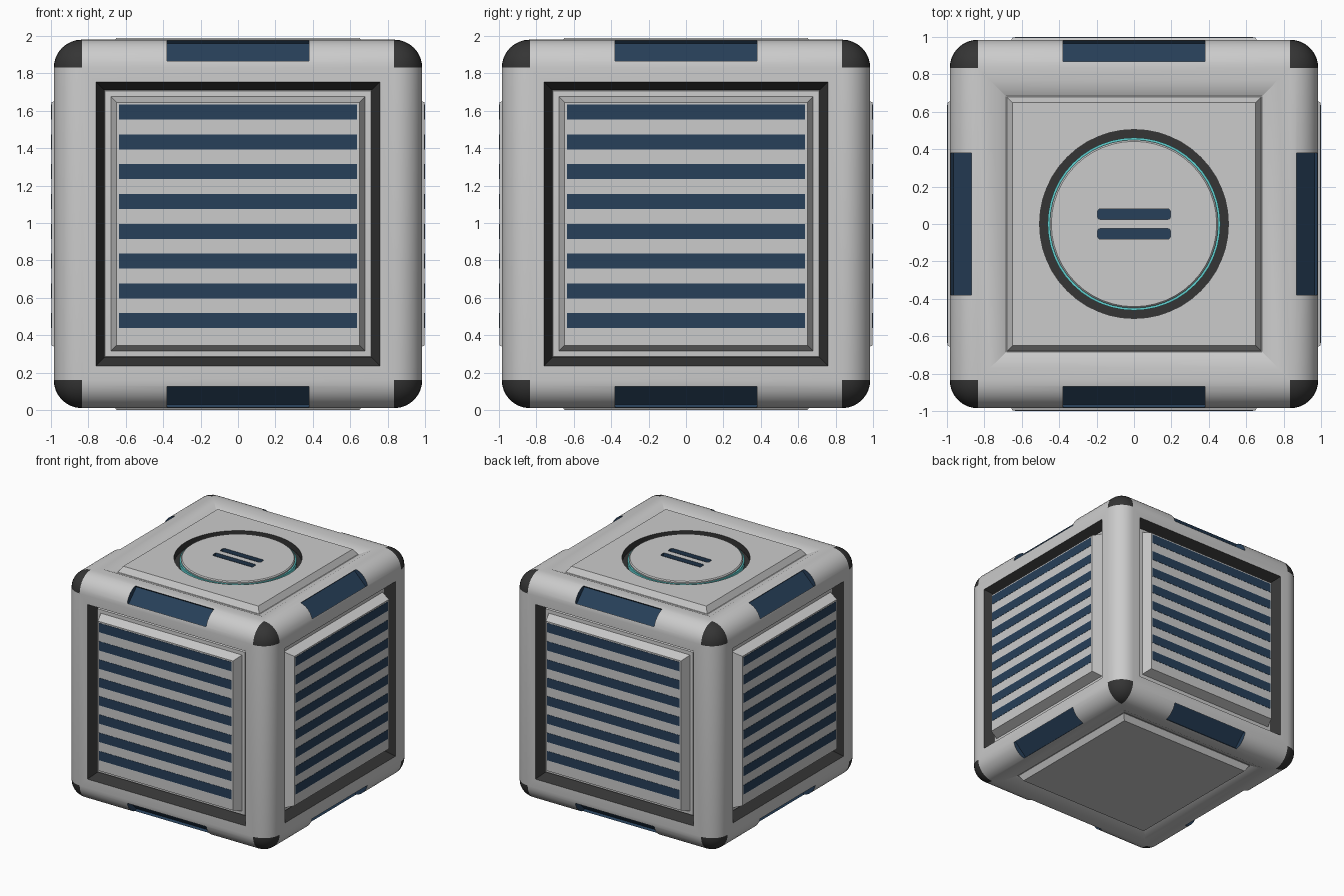
import bpy, bmesh, math
from mathutils import Matrix, Vector

if "Cube" in bpy.data.objects:
    bpy.data.objects.remove(bpy.data.objects["Cube"])

CZ = 0.995      # centre height of the crate
H = 0.985       # half size of the rounded shell
R = 0.15        # edge radius


def material(name, rgb):
    m = bpy.data.materials.new(name)
    m.diffuse_color = (*rgb, 1)
    m.use_nodes = True
    m.node_tree.nodes["Principled BSDF"].inputs["Base Color"].default_value = m.diffuse_color
    return m


DARK = material("dark_grey", (0.035, 0.035, 0.035))
BLUE = material("navy", (0.02, 0.05, 0.10))
CYAN = material("cyan", (0.12, 0.65, 0.65))


def make(name, bm, mats=()):
    bmesh.ops.recalc_face_normals(bm, faces=bm.faces)
    me = bpy.data.meshes.new(name)
    bm.to_mesh(me)
    bm.free()
    for m in mats:
        me.materials.append(m)
    ob = bpy.data.objects.new(name, me)
    bpy.context.collection.objects.link(ob)
    return ob


def activate(ob):
    bpy.ops.object.select_all(action='DESELECT')
    ob.select_set(True)
    bpy.context.view_layer.objects.active = ob


def smooth(ob, angle=30):
    activate(ob)
    bpy.ops.object.shade_smooth_by_angle(angle=math.radians(angle))


def box(bm, size, matrix):
    bmesh.ops.create_cube(bm, size=1, matrix=matrix @ Matrix.Diagonal((*size, 1)))


def cut(ob, cutter):
    cutter.hide_render = True
    mod = ob.modifiers.new("cut", 'BOOLEAN')
    mod.operation = 'DIFFERENCE'
    mod.solver = 'EXACT'
    mod.material_mode = 'TRANSFER'
    mod.object = cutter
    activate(ob)
    bpy.ops.object.modifier_apply(modifier=mod.name)
    bpy.data.objects.remove(cutter)


def lathe(name, profile, mat=None, steps=48):
    bm = bmesh.new()
    vs = [bm.verts.new((r, 0, z)) for r, z in profile]
    es = [bm.edges.new(p) for p in zip(vs, vs[1:])]
    bmesh.ops.spin(bm, geom=vs + es, cent=(0, 0, 0), axis=(0, 0, 1),
                   angle=math.tau, steps=steps)
    bmesh.ops.remove_doubles(bm, verts=bm.verts, dist=1e-4)
    return make(name, bm, [mat] if mat else [])


# crate shell: rounded cube with dark corners and a stepped panel on each face
bm = bmesh.new()
bmesh.ops.create_cube(bm, size=2 * H)
bmesh.ops.bevel(bm, geom=bm.edges[:], offset=R, segments=8, profile=0.5, affect='EDGES')
bm.normal_update()
for f in bm.faces:
    if min(abs(c) for c in f.calc_center_median()) > H - R:
        f.material_index = 1
flats = [f for f in bm.faces if max(abs(c) for c in f.normal) > 0.999 and f.calc_area() > 1]
for f in flats:
    side = abs(f.normal.z) < 0.5
    # (inset, depth) steps: rim, trench wall, trench floor, panel bevel
    if side:
        steps = [(0.075, 0), (0.045, -0.085), (0.005, 0.015), (0.03, 0.002), (0.03, 0.081)]
    else:
        steps = [(0.065, 0), (0.085, -0.04), (0.005, 0.002), (0.03, 0.048)]
    for i, (inset, depth) in enumerate(steps):
        ring = bmesh.ops.inset_individual(bm, faces=[f], thickness=inset, depth=depth,
                                          use_even_offset=True)["faces"]
        for q in ring:
            q.material_index = 1 if side and i == 1 else 0
bmesh.ops.translate(bm, verts=bm.verts, vec=(0, 0, CZ))
body = make("crate_shell", bm, [None, DARK, BLUE])

# grip recesses along the top and bottom edges
bm = bmesh.new()
floor = 1.287
for k in range(4):
    for s in (45, -45):
        turn = Matrix.Rotation(k * math.pi / 2, 4, 'Z') @ Matrix.Rotation(math.radians(s), 4, 'X')
        box(bm, (0.76, 0.2, 0.156),
            Matrix.Translation((0, 0, CZ)) @ turn @ Matrix.Translation((0, floor + 0.1, 0)))
cut(body, make("grip_cutter", bm, [BLUE]))

# round pocket in the lid
bm = bmesh.new()
bmesh.ops.create_cone(bm, cap_ends=True, segments=48, radius1=0.505, radius2=0.505, depth=0.2,
                      matrix=Matrix.Translation((0, 0, 2.035)))
cut(body, make("pocket_cutter", bm, [DARK]))
smooth(body)

# lid disc with two slots, and its glowing ring
disc = lathe("lid_disc", [(0, 1.90), (0.45, 1.90), (0.45, 1.982), (0.442, 1.99), (0, 1.99)])
disc.data.materials.append(None)
bm = bmesh.new()
for y in (-0.053, 0.053):
    box(bm, (0.39, 0.056, 0.1), Matrix.Translation((0, y, 2.01)))
vertical = [e for e in bm.edges if abs(e.verts[0].co.z - e.verts[1].co.z) > 0.05]
bmesh.ops.bevel(bm, geom=vertical, offset=0.015, segments=3, profile=0.5, affect='EDGES')
cut(disc, make("slot_cutter", bm, [BLUE]))
smooth(disc)
ring = lathe("glow_ring", [(0.449, 1.91), (0.462, 1.91), (0.462, 1.972), (0.449, 1.972),
                           (0.449, 1.91)], CYAN)
smooth(ring)

# horizontal vent stripes on the four sides
for k, name in enumerate(("front", "right", "back", "left")):
    bm = bmesh.new()
    turn = Matrix.Rotation(k * math.pi / 2, 4, 'Z')
    for i in range(8):
        z = 0.478 + i * 0.1592
        box(bm, (1.274, 0.02, 0.08), turn @ Matrix.Translation((0, -0.99, z)))
    make(name + "_vent_stripes", bm, [BLUE])
